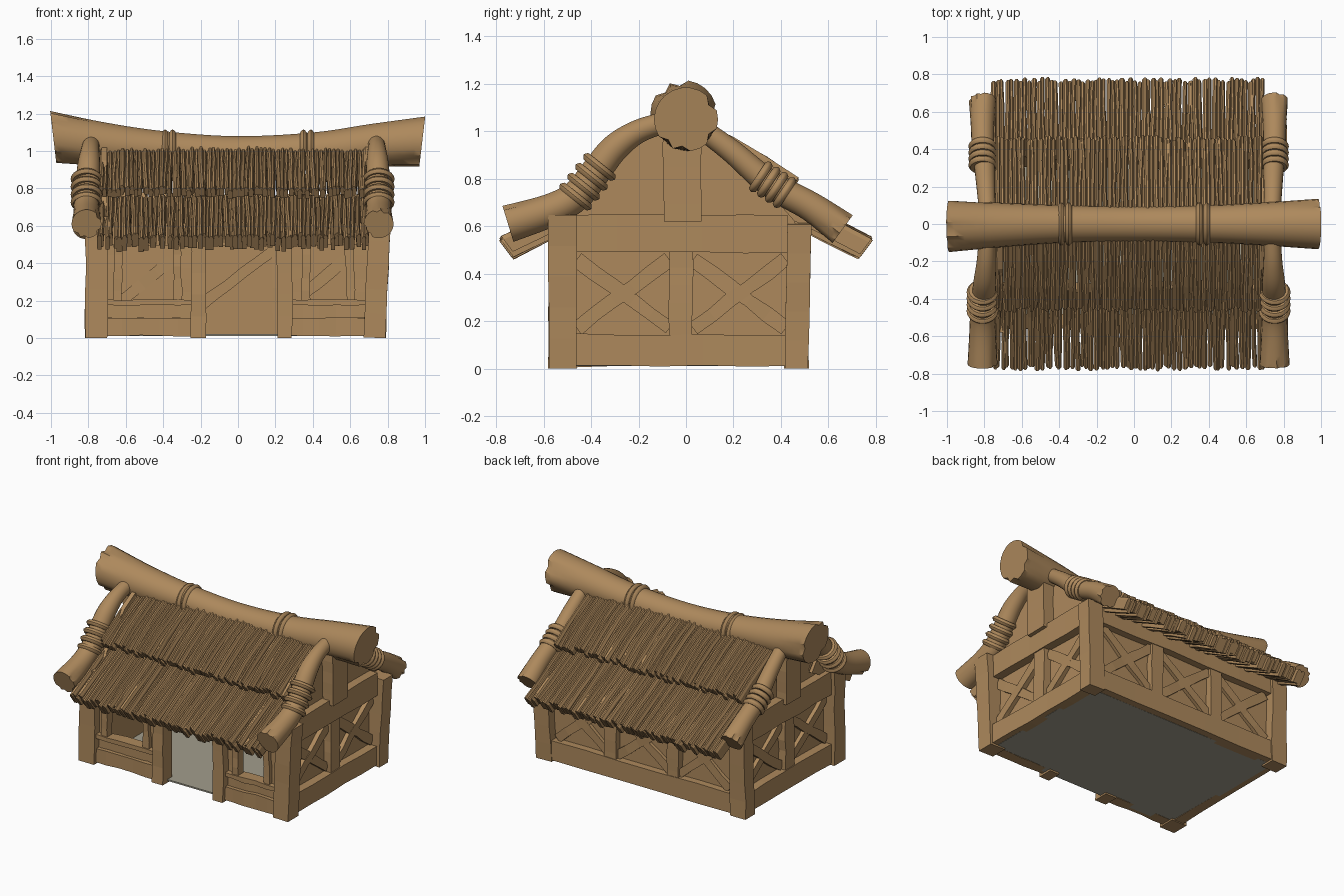
import bpy, bmesh, math, random
from mathutils import Vector as V

if "Cube" in bpy.data.objects:
    bpy.data.objects.remove(bpy.data.objects["Cube"])

random.seed(7)
R = random.uniform


def material(name, rgb):
    m = bpy.data.materials.new(name)
    m.diffuse_color = (*rgb, 1)
    m.use_nodes = True
    m.node_tree.nodes["Principled BSDF"].inputs["Base Color"].default_value = m.diffuse_color
    return m


WOOD = material("warm brown wood", (0.42, 0.25, 0.108))
STONE = material("pale grey floor", (0.36, 0.34, 0.265))


def finish(name, bm, mat=WOOD, smooth=False):
    bmesh.ops.recalc_face_normals(bm, faces=bm.faces)
    for f in bm.faces:
        f.smooth = smooth
    if smooth:
        for e in bm.edges:
            e.smooth = len(e.link_faces) == 2 and e.calc_face_angle(0) < math.radians(42)
    me = bpy.data.meshes.new(name)
    bm.to_mesh(me)
    bm.free()
    me.materials.append(mat)
    ob = bpy.data.objects.new(name, me)
    bpy.context.collection.objects.link(ob)
    return ob


def skin(bm, rings):
    """Join equal rings of points into a closed solid."""
    vs = [[bm.verts.new(p) for p in r] for r in rings]
    n = len(vs[0])
    for a, b in zip(vs, vs[1:]):
        for i in range(n):
            bm.faces.new((a[i], a[(i + 1) % n], b[(i + 1) % n], b[i]))
    bm.faces.new(vs[0][::-1])
    bm.faces.new(vs[-1])


def beam(name, a, b, w, t, n, jit=0.005):
    """Slightly uneven hewn timber from a to b, width w, thickness t along n."""
    a, b, n = V(a), V(b), V(n)
    u = (b - a).normalized().cross(n)
    rings = []
    for k in range(6):
        c = a.lerp(b, k / 5)
        j = [R(-jit, jit) for _ in range(3)]
        ring = [c + u * (su * w / 2 + j[su > 0]) + n * (sn * t / 2 + j[2] * 0.5 * sn)
                for su, sn in ((-1, -1), (1, -1), (1, 1), (-1, 1))]
        for p in ring:
            p.z = max(p.z, 0)
        rings.append(ring)
    bm = bmesh.new()
    skin(bm, rings)
    return finish(name, bm)


def catmull(p, i, t):
    g = lambda k: p[min(max(k, 0), len(p) - 1)]
    a, b, c, d = g(i - 1), g(i), g(i + 1), g(i + 2)
    return 0.5 * (2 * b + (c - a) * t + (2 * a - 5 * b + 4 * c - d) * t * t
                  + (3 * b - a - 3 * c + d) * t ** 3)


def log(name, pts, rad, ref, up=None, sides=22, steps=5, split=(), skew=0):
    """Round log along a smooth path, with splits at the chosen ends."""
    pts = [V(p) for p in pts]
    path, rr = [], []
    for i in range(len(pts) - 1):
        for k in range(steps + (i == len(pts) - 2)):
            path.append(catmull(pts, i, k / steps))
            rr.append(catmull(rad, i, k / steps))
    cracks = {e: random.sample(range(0, sides, 2), 4) for e in split}
    rings, ref, last = [], V(ref), len(path) - 1
    for k, c in enumerate(path):
        t = (path[min(k + 1, last)] - path[max(k - 1, 0)]).normalized()
        v = V(up) if up else t.cross(ref).normalized()
        ring = []
        for s in range(sides):
            f, ang = 1, 2 * math.pi * s / sides
            for e, lst in cracks.items():
                if s in lst:
                    f -= 0.16 * max(0, 1 - abs(k - (last if e else 0)) / 4)
            p = c + (ref * math.cos(ang) + v * math.sin(ang)) * rr[k] * f
            p.x *= 1 + (p.z - 1.05) * skew
            ring.append(p)
        rings.append(ring)
    bm = bmesh.new()
    skin(bm, rings)
    return finish(name, bm, smooth=True)


def binding(name, c, d, r, ref, w=0.018):
    """One rope turn around a log at c, axis d."""
    c, d = V(c), V(d).normalized()
    log(name, [c - d * w, c, c + d * w], [r * 0.86, r, r * 0.86], ref, steps=3)


def thatch(name, side, x0, x1, path, thick, n):
    """Tier of ragged straw bundles laid down one slope."""
    bm = bmesh.new()
    step = (x1 - x0) / n
    for i in range(n):
        lift, ext, drift, tk = R(-.008, .008), R(-.018, .008), R(-.008, .008), thick * R(.8, 1.05)
        w = step * R(1.0, 1.3)
        rings = []
        for k, (y, z) in enumerate(path):
            if k in (0, len(path) - 1):
                y, z = y + ext, z - ext * 0.5
            z += lift + R(-.004, .004)
            x = x0 + step * (i + .5) + drift * k / 3 + R(-.004, .004)
            rings.append([V((x + dx * w, side * (y - o * .6), z - o * .8)) for dx, o in
                          ((-.5, .018), (-.15, 0), (.2, 0), (.5, .018), (.45, tk), (-.45, tk))])
        skin(bm, rings)
    finish(name, bm)


X, Y, Z = V((1, 0, 0)), V((0, 1, 0)), V((0, 0, 1))

# Floor
bm = bmesh.new()
skin(bm, [[(x, y, z) for x, y in ((-.75, -.53), (.73, -.53), (.73, .46), (-.75, .46))]
          for z in (.012, .022)])
finish("floor", bm, STONE)

# Corner posts, the right pair leaning out a little
for nm, xb, xt in (("left", -.76, -.755), ("right", .73, .76)):
    beam(f"front_{nm}_corner_post", (xb, -.52, 0), (xt, -.52, .65), .118, .118, Y)
    beam(f"back_{nm}_corner_post", (xb, .465, 0), (xt, .478, .61), .118, .1, Y)

# Gable walls
for nm, s, xp in (("left", -1, -.715), ("right", 1, .695)):
    prof = ((-.5, .02), (.45, .02), (.46, .62), (.3, .8), (.16, .93), (.06, 1.0),
            (-.1, 1.03), (-.24, .95), (-.36, .82), (-.5, .65))
    bm = bmesh.new()
    skin(bm, [[(xp + o, y, z) for y, z in prof] for o in (-.015, .015)])
    finish(f"{nm}_gable_panel", bm)
    xo = xp + s * .04
    beam(f"{nm}_gable_sill", (xo, -.47, .078), (xo, .43, .078), .135, .07, X)
    beam(f"{nm}_gable_tie_beam", (xo, -.47, .57), (xo, .43, .57), .16, .07, X)
    beam(f"{nm}_gable_stud", (xo, -.02, .13), (xo, -.02, .5), .1, .055, X)
    beam(f"{nm}_king_post", (xo + s * .02, -.015, .62), (xo + s * .02, -.02, 1.0), .16, .08, X)
    for k, (y0, y1) in enumerate(((-.46, -.07), (.03, .42))):
        xb = xp + s * .025
        beam(f"{nm}_gable_brace_a{k}", (xb, y0, .17), (xb, y1, .46), .06, .04, X)
        beam(f"{nm}_gable_brace_b{k}", (xb - s * .004, y0, .46), (xb - s * .004, y1, .17), .06, .04, X)

# Back wall in three braced bays
beam("back_panel", (-.72, .445, .32), (.70, .445, .32), .6, .03, Y, .002)
beam("back_sill", (-.72, .47, .078), (.70, .47, .078), .135, .08, Y)
beam("back_top_beam", (-.72, .47, .55), (.70, .47, .55), .12, .08, Y)
edges = (-.70, -.25, .23, .68)
for k in range(3):
    a, b = edges[k] + .03, edges[k + 1] - .03
    if k:
        beam(f"back_stud_{k}", (edges[k], .465, .1), (edges[k], .465, .52), .09, .08, Y)
    beam(f"back_brace_a{k}", (a, .452, .16), (b, .452, .48), .06, .06, Y)
    beam(f"back_brace_b{k}", (a, .47, .48), (b, .47, .16), .06, .03, Y)

# Front wall: door posts, lintel and two window bays
beam("front_lintel", (-.72, -.52, .555), (.70, -.52, .555), .12, .08, Y)
for nm, x in (("left", -.21), ("right", .25)):
    beam(f"{nm}_door_post", (x, -.53, 0), (x, -.53, .58), .082, .1, Y)
for nm, a, b, j0, j1 in (("left", -.72, -.22, -.645, -.32), ("right", .26, .70, .365, .605)):
    beam(f"{nm}_front_sill", (a, -.52, .06), (b, -.52, .06), .095, .075, Y)
    beam(f"{nm}_front_board", (a, -.512, .15), (b, -.512, .15), .09, .04, Y)
    beam(f"{nm}_window_ledge", (a, -.52, .19), (b, -.52, .19), .03, .08, Y)
    for k, (j, e) in enumerate(((j0, a), (j1, b))):
        beam(f"{nm}_window_jamb_{k}", (j, -.52, .19), (j + R(-.012, .012), -.52, .51), .045, .06, Y)
        beam(f"{nm}_window_infill_{k}", ((j + e) / 2, -.51, .18), ((j + e) / 2, -.51, .51),
             abs(j - e), .025, Y, .002)

# Thatch: two overlapping tiers on each slope
upper = ((.06, 1.03), (.2, .965), (.34, .885), (.468, .80))
lower = ((.36, .765), (.5, .69), (.64, .62), (.78, .548))
for nm, s in (("front", -1), ("back", 1)):
    thatch(f"{nm}_upper_thatch", s, -.74, .685, upper, .06, 62)
    thatch(f"{nm}_lower_thatch", s, -.76, .70, lower, .095, 62)

# Ridge log flaring at both ends, with paired rope turns
log("ridge_log", [(-.985, -.01, 1.075), (-.7, -.005, 1.035), (-.38, 0, 1.005), (0, 0, .985),
                  (.4, 0, 1.0), (.7, 0, 1.03), (.985, 0, 1.05)],
    [.14, .118, .1, .095, .1, .115, .135], Y, up=Z, split=(0, 1), skew=.12)
for k, x in enumerate((-.39, -.35, .35, .39)):
    binding(f"ridge_rope_{k}", (x, 0, 1.0), X, .116, Y)

# Curved barge logs with rope bindings at each gable
front = [(-.08, 1.04), (-.2, 1.0), (-.3, .93), (-.38, .83), (-.46, .73), (-.57, .668), (-.75, .61)]
back = [(.08, 1.0), (.2, .91), (.32, .805), (.41, .745), (.53, .68), (.66, .588)]
for nm, xt, xb in (("left", -.785, -.81), ("right", .74, .752)):
    for end, path, rad, ra, rb, rr in (
            ("front", front, [.045, .05, .06, .064, .066, .07, .08], (-.365, .85), (-.465, .725), .085),
            ("back", back, [.045, .05, .056, .06, .063, .073], (.315, .808), (.415, .742), .076)):
        n = len(path) - 1
        pts = [(xt + (xb - xt) * min(1, 1.5 * i / n), y, z) for i, (y, z) in enumerate(path)]
        log(f"{nm}_{end}_barge_log", pts, rad, X, split=(1,))
        a, b = V((xb, *ra)), V((xb, *rb))
        for k in range(4):
            binding(f"{nm}_{end}_rope_{k}", a.lerp(b, k / 3), b - a, rr, X, .017)
